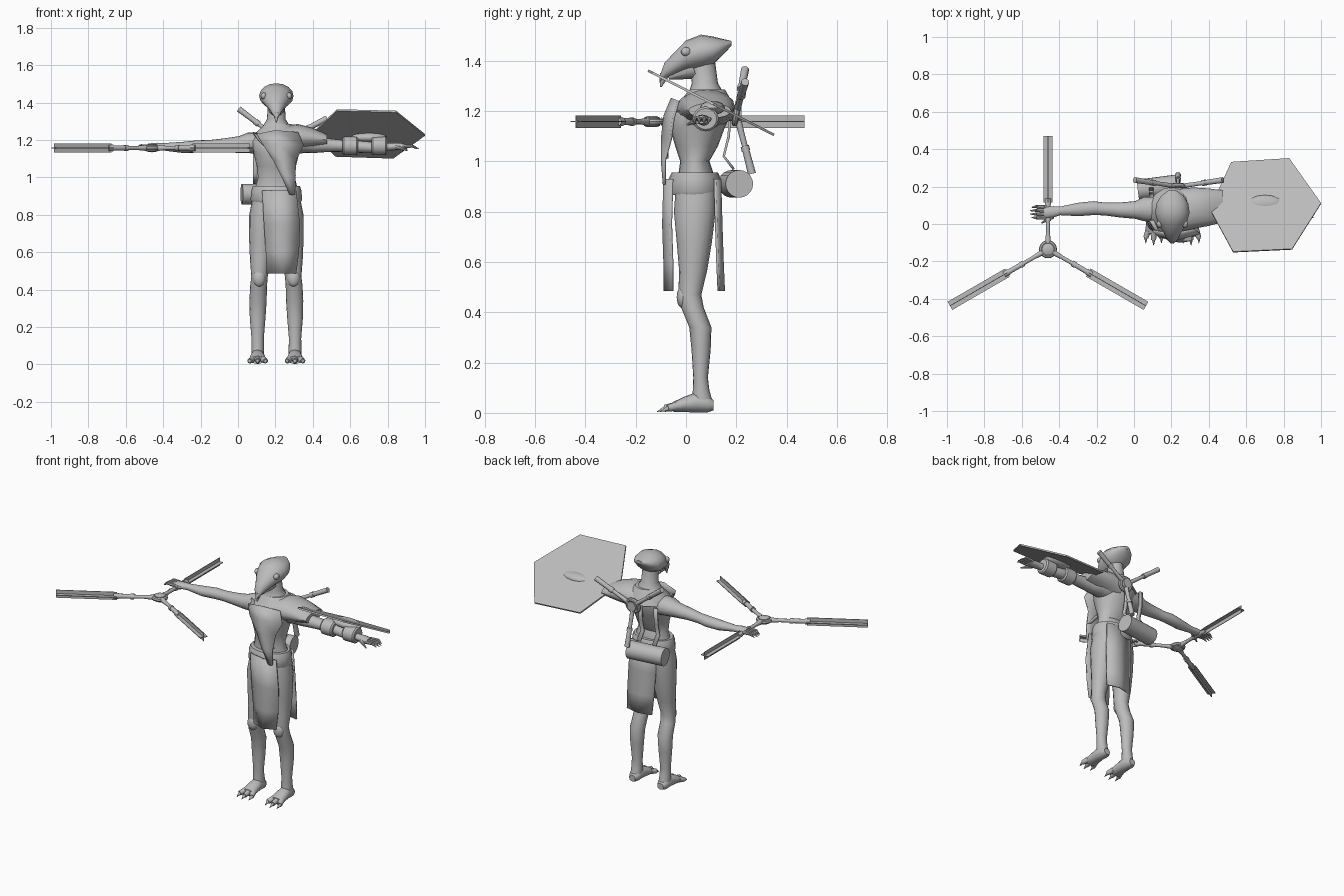
import bpy, bmesh, math
from mathutils import Vector

if "Cube" in bpy.data.objects:
    bpy.data.objects.remove(bpy.data.objects["Cube"], do_unlink=True)

grey = bpy.data.materials.new("plain_grey")
grey.use_nodes = True
grey.diffuse_color = (0.5, 0.5, 0.5, 1)
grey.node_tree.nodes["Principled BSDF"].inputs["Base Color"].default_value = (0.5, 0.5, 0.5, 1)

MID = 0.205  # body centre line


def finish(name, bm, smooth=True):
    bmesh.ops.recalc_face_normals(bm, faces=bm.faces)
    me = bpy.data.meshes.new(name)
    bm.to_mesh(me)
    bm.free()
    ob = bpy.data.objects.new(name, me)
    bpy.context.collection.objects.link(ob)
    me.materials.append(grey)
    if smooth:
        bpy.ops.object.select_all(action='DESELECT')
        ob.select_set(True)
        bpy.context.view_layer.objects.active = ob
        bpy.ops.object.shade_smooth_by_angle(angle=math.radians(40))
    return ob


def loft(name, axis, rings, sides=16):
    """Skin ellipses (centre, radius a, radius b) lying square to one axis."""
    u, v = {'x': (1, 2), 'y': (0, 2), 'z': (0, 1)}[axis]
    bm = bmesh.new()
    loops = []
    for *c, a, b in rings:
        loop = []
        for i in range(sides):
            t = math.tau * i / sides
            p = Vector(c)
            p[u] += a * math.cos(t)
            p[v] += b * math.sin(t)
            loop.append(bm.verts.new(p))
        loops.append(loop)
    for lo, hi in zip(loops, loops[1:]):
        for i in range(sides):
            j = (i + 1) % sides
            bm.faces.new((lo[i], lo[j], hi[j], hi[i]))
    bm.faces.new(loops[0])
    bm.faces.new(loops[-1])
    return finish(name, bm)


def rod(name, a, b, r1, r2, sides=10):
    a, b = Vector(a), Vector(b)
    d = b - a
    bm = bmesh.new()
    bmesh.ops.create_cone(bm, cap_ends=True, segments=sides, radius1=r1, radius2=r2, depth=d.length)
    ob = finish(name, bm)
    ob.location = (a + b) / 2
    ob.rotation_euler = d.to_track_quat('Z', 'Y').to_euler()
    return ob


def ball(name, loc, size):
    bm = bmesh.new()
    bmesh.ops.create_uvsphere(bm, u_segments=14, v_segments=10, radius=1)
    bmesh.ops.scale(bm, vec=size, verts=bm.verts)
    ob = finish(name, bm)
    ob.location = loc
    return ob


def sheet(name, rows, thick=0.01):
    """Cloth strip through rows of left and right points."""
    bm = bmesh.new()
    vs = [[bm.verts.new(p) for p in row] for row in rows]
    for r, s in zip(vs, vs[1:]):
        for i in range(len(r) - 1):
            bm.faces.new((r[i], r[i + 1], s[i + 1], s[i]))
    ob = finish(name, bm)
    mod = ob.modifiers.new("thickness", 'SOLIDIFY')
    mod.thickness, mod.offset = thick, 0
    return ob


def ring(name, loc, major, minor, tilt=0):
    bpy.ops.mesh.primitive_torus_add(major_radius=major, minor_radius=minor, major_segments=20,
                                     minor_segments=8, location=loc, rotation=(tilt, 0, 0))
    ob = bpy.context.object
    ob.name = name
    ob.data.materials.append(grey)
    return ob


# Head with beak and swept crest
loft("head", 'y', [(MID, y, z, a, b) for y, z, a, b in (
    (-.105, 1.325, .008, .012), (-.085, 1.36, .028, .032), (-.05, 1.385, .045, .043),
    (0, 1.42, .075, .06), (.06, 1.435, .092, .068), (.11, 1.44, .085, .055),
    (.15, 1.455, .06, .03), (.18, 1.468, .02, .01))])
rod("beak_hook", (MID, -.085, 1.345), (MID, -.1, 1.295), .02, .003)
rod("jaw", (MID, .03, 1.37), (MID, -.07, 1.335), .045, .012)

# Torso, neck and clothing
loft("torso", 'z', [(MID, y, z, a, b) for z, y, a, b in (
    (.86, .04, .12, .075), (.95, .04, .112, .07), (1, .035, .098, .058), (1.06, .042, .105, .085),
    (1.13, .045, .122, .108), (1.19, .06, .14, .118), (1.23, .075, .12, .1),
    (1.27, .08, .075, .07), (1.31, .075, .05, .052), (1.4, .065, .045, .05))], 20)
loft("belt", 'z', [(MID, .035, z, a, b) for z, a, b in (
    (.865, .13, .1), (.88, .138, .107), (.93, .134, .104), (.955, .125, .092))], 20)
loft("collar", 'z', [(MID + .01, y, z, a, b) for z, y, a, b in (
    (1.2, .07, .14, .13), (1.25, .08, .105, .095), (1.285, .085, .07, .07))])
loft("shoulder_cape", 'x', [(x, y, z, a, b) for x, y, z, a, b in (
    (.24, .07, 1.2, .12, .075), (.32, .085, 1.215, .11, .07), (.4, .09, 1.21, .1, .055),
    (.475, .095, 1.2, .085, .03))])
sheet("chest_wrap", [
    [(.1, -.035, 1.23), (.2, -.055, 1.25), (.32, -.03, 1.24)],
    [(.13, -.065, 1.18), (.22, -.085, 1.18), (.35, -.05, 1.17)],
    [(.19, -.08, 1.09), (.24, -.095, 1.09), (.31, -.06, 1.09)],
    [(.235, -.09, 1), (.26, -.095, 1), (.305, -.085, 1)],
    [(.275, -.085, .91), (.29, -.087, .905), (.305, -.085, .91)]])
sheet("front_apron", [[(a, y + .03, z), (.235, y, z), (b, y + .03, z)] for a, b, y, z in (
    (.13, .31, -.085, .93), (.14, .33, -.09, .75), (.15, .325, -.085, .6), (.155, .31, -.085, .485))])
sheet("back_apron", [[(a, y - .02, z), (.235, y, z), (b, y - .02, z)] for a, b, y, z in (
    (.13, .31, .135, .93), (.13, .32, .14, .75), (.14, .325, .145, .6), (.15, .325, .15, .485))])

for side, s in (("right", -1), ("left", 1)):
    def X(d):
        return MID + s * d

    # Eyes and brow
    ball(side + "_eye", (X(.068), 0, 1.435), (.016, .02, .018))

    # Leg
    loft(side + "_leg", 'z', [(X(d), y, z, a, b) for z, d, y, a, b in (
        (.9, .065, .04, .06, .08), (.8, .075, .035, .07, .083), (.68, .078, .033, .068, .07),
        (.56, .085, .028, .056, .055), (.47, .09, .015, .044, .046), (.42, .095, .025, .045, .045),
        (.34, .098, .057, .046, .044), (.25, .1, .06, .042, .038), (.14, .1, .058, .033, .029),
        (.09, .1, .06, .034, .033), (.04, .1, .065, .034, .042))])
    ball(side + "_knee", (X(.092), -.012, .46), (.034, .025, .045))

    # Foot with three clawed toes
    loft(side + "_foot", 'y', [(X(.1), y, z, a, b) for y, z, a, b in (
        (.11, .03, .022, .02), (.085, .036, .036, .034), (.04, .042, .036, .04),
        (-.01, .033, .042, .03), (-.05, .024, .044, .02))])
    for k in (-1, 0, 1):
        base, tip = X(.1 + k * .028), X(.1 + k * .042)
        y = -.085 + abs(k) * .012
        rod(side + "_toe", (base, -.035, .027), (tip, y, .018), .018, .014)
        rod(side + "_claw", (tip, y + .005, .018), (tip, y - .03, .005), .011, .001)

    # Arm, palm and fingers
    loft(side + "_arm", 'x', [(X(d), y, z, a, b) for d, y, z, a, b in (
        (.06, .075, 1.18, .07, .06), (.15, .08, 1.185, .065, .055), (.2, .075, 1.175, .047, .045),
        (.28, .075, 1.172, .04, .036), (.36, .08, 1.168, .034, .031), (.42, .085, 1.165, .037, .033),
        (.5, .078, 1.16, .036, .03), (.6, .07, 1.163, .023, .02), (.635, .065, 1.165, .03, .02),
        (.685, .06, 1.165, .033, .016))])
    for k in range(4):
        y = .035 + k * .018
        knuckle = (X(.725), y + .002 * (k - 1), 1.168)
        rod(side + "_finger", (X(.675), y, 1.165), knuckle, .011, .009, 8)
        rod(side + "_finger_tip", knuckle, (X(.765 - .008 * abs(k - 1.5)), y, 1.152), .009, .002, 8)
    rod(side + "_thumb", (X(.64), .04, 1.162), (X(.7), .005, 1.145), .013, .004, 8)

# Bracer bands on the left forearm
for x in (.6, .755):
    loft("bracer_band", 'x', [(x + d, .078, 1.168, r, r * .95) for d, r in (
        (-.042, .044), (-.034, .052), (.034, .052), (.042, .044))])
ball("shield_mount", (.7, .105, 1.212), (.1, .05, .028))

# Tilted six-sided shield
bm = bmesh.new()
outline = ((.405, .08), (.52, .33), (.83, .35), (1, .11), (.845, -.135), (.53, -.15))
bm.faces.new([bm.verts.new((x, y, 1.283 - .51 * y)) for x, y in outline])
shield = finish("shield", bm, False)
mod = shield.modifiers.new("thickness", 'SOLIDIFY')
mod.thickness, mod.offset = .01, 0

# Three-armed throwing weapon with crossed blades
hub = Vector((-.46, -.135, 1.157))
ring("weapon_ring", hub, .036, .012)
loft("weapon_hub", 'z', [(hub.x, hub.y, hub.z + h, r, r) for h, r in (
    (-.022, .018), (-.016, .032), (.016, .032), (.022, .018))])


def along(angle, r):
    return hub + Vector((math.cos(angle), math.sin(angle), 0)) * r


for deg in (90, 210, 330):
    t = math.radians(deg)
    for r1, r2, w1, w2 in ((.035, .09, .016, .011), (.085, .16, .011, .011),
                           (.15, .17, .017, .017), (.165, .25, .014, .014), (.24, .27, .018, .016)):
        rod("weapon_arm", along(t, r1), along(t, r2), w1, w2)
    for size in ((.355, .05, .004), (.355, .004, .05)):
        bm = bmesh.new()
        bmesh.ops.create_cube(bm, size=1)
        bmesh.ops.scale(bm, vec=size, verts=bm.verts)
        blade = finish("weapon_blade", bm, False)
        blade.location = along(t, .4275)
        blade.rotation_euler.z = t

# Spare three-armed weapon carried on the back
back = Vector((.235, .2, 1.19))
ring("back_ring", back, .04, .012, math.radians(80))
rod("back_hub", back - Vector((0, .03, 0)), back + Vector((0, .02, 0)), .03, .03, 16)
for tip in ((.475, .235, 1.315), (.005, .235, 1.365), (.235, .262, .95)):
    tip = Vector(tip)
    rod("back_arm", back.lerp(tip, .12), back.lerp(tip, .6), .013, .011)
    rod("back_arm_collar", back.lerp(tip, .54), back.lerp(tip, .62), .017, .017)
    rod("back_handle", back.lerp(tip, .58), tip, .014, .016)

# Bedroll and its straps
rod("bedroll", (.02, .182, .91), (.25, .212, .91), .055, .055, 20)
for x in (.08, .19):
    sheet("bedroll_strap", [[(x, y, z), (x + .025, y, z)] for y, z in (
        (.175, 1.2), (.17, 1.1), (.15, 1.02), (.19, .968))])
sheet("baldric", [[(x, y, z), (x + .04, y, z - .02)] for x, y, z in (
    (.08, .02, 1.24), (.12, -.05, 1.19), (.2, -.085, 1.11), (.27, -.075, 1.03))])
